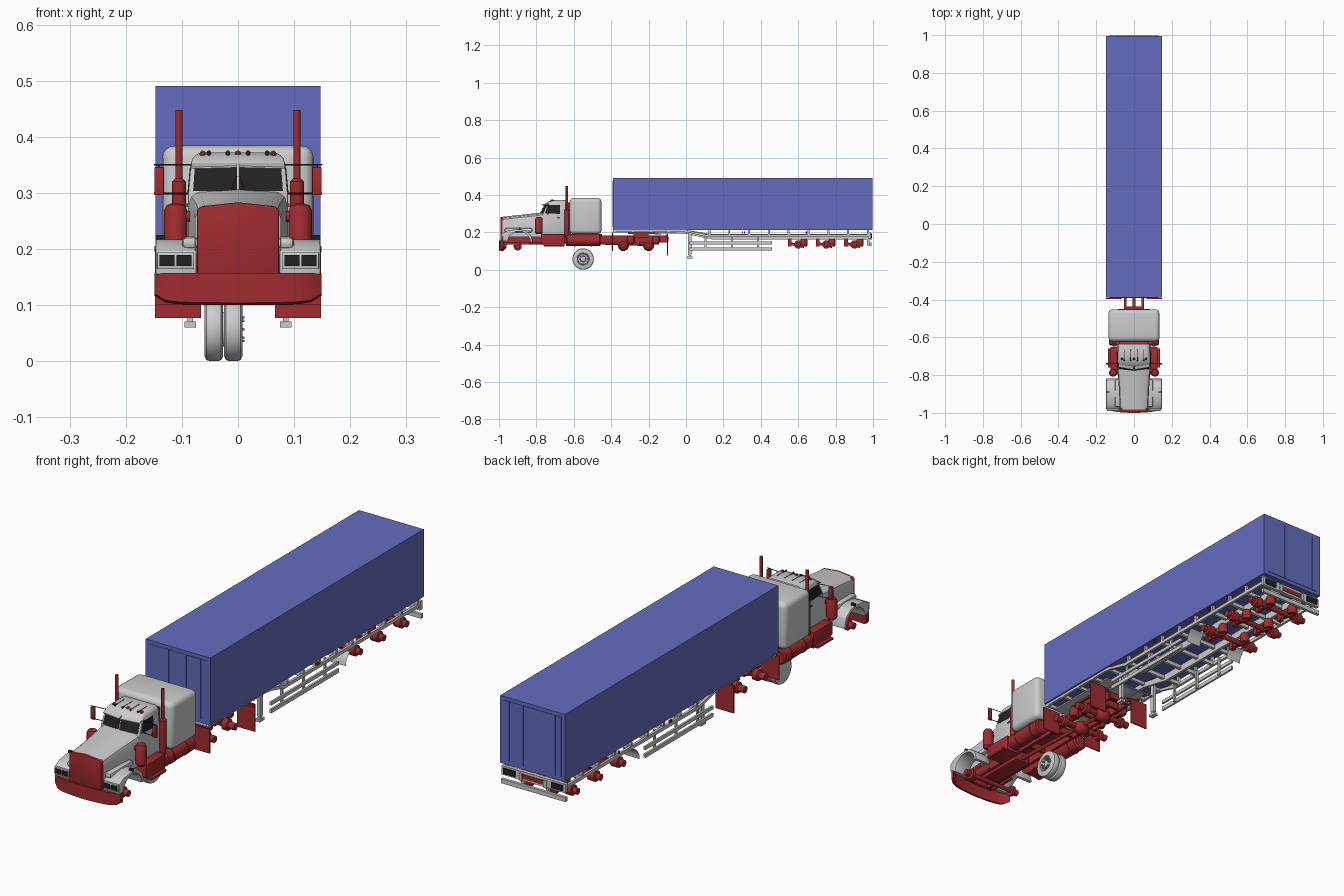
import bpy, bmesh
from math import sin, cos, pi, radians
from mathutils import Vector

if "Cube" in bpy.data.objects:
    bpy.data.objects.remove(bpy.data.objects["Cube"])


def mat(name, c):
    m = bpy.data.materials.new(name)
    m.diffuse_color = (*c, 1)
    m.use_nodes = True
    m.node_tree.nodes["Principled BSDF"].inputs["Base Color"].default_value = m.diffuse_color
    return m


RED = mat("red_paint", (0.36, 0.025, 0.03))
BLUE = mat("blue_paint", (0.13, 0.15, 0.52))
BLACK = mat("dark_glass", (0.015, 0.015, 0.015))


def finish(name, bm, m=None, mir=False, bev=0, seg=2):
    """Bevel, smooth below 35 degrees, mirror across x if asked."""
    bmesh.ops.recalc_face_normals(bm, faces=bm.faces[:])
    if bev:
        es = [e for e in bm.edges if len(e.link_faces) == 2 and e.calc_face_angle() > 0.45]
        bmesh.ops.bevel(bm, geom=es, offset=bev, segments=seg, profile=0.5, affect='EDGES', clamp_overlap=True)
    for f in bm.faces:
        f.smooth = True
    for e in bm.edges:
        e.smooth = len(e.link_faces) == 2 and e.calc_face_angle() < radians(35)
    me = bpy.data.meshes.new(name)
    bm.to_mesh(me)
    bm.free()
    ob = bpy.data.objects.new(name, me)
    bpy.context.collection.objects.link(ob)
    if m:
        me.materials.append(m)
    if mir:
        ob.modifiers.new("mirror", 'MIRROR').use_mirror_merge = False
    return ob


def loft(name, rings, m=None, mir=False, caps=True, closed=True, bev=0, seg=2):
    bm = bmesh.new()
    vs = [[bm.verts.new(p) for p in r] for r in rings]
    n = len(rings[0])
    for a, b in zip(vs, vs[1:]):
        for i in range(n if closed else n - 1):
            j = (i + 1) % n
            bm.faces.new((a[i], a[j], b[j], b[i]))
    if caps:
        bm.faces.new(vs[0])
        bm.faces.new(vs[-1])
    return finish(name, bm, m, mir, bev, seg)


def box(name, x, y, z, m=None, mir=False, bev=0, seg=2):
    ring = lambda h: [(x[0], y[0], h), (x[1], y[0], h), (x[1], y[1], h), (x[0], y[1], h)]
    return loft(name, [ring(z[0]), ring(z[1])], m, mir, bev=bev, seg=seg)


def prism(name, yz, x0, x1, m=None, mir=False, bev=0):
    return loft(name, [[(x0, *p) for p in yz], [(x1, *p) for p in yz]], m, mir, bev=bev)


def lathe(name, prof, c, axis='Z', m=None, mir=False, n=24):
    """Revolve (offset, radius) pairs about an axis through c."""
    rings = []
    for t, r in prof:
        ring = []
        for i in range(n):
            u, v = r * cos(2 * pi * i / n), r * sin(2 * pi * i / n)
            ring.append(Vector(c) + Vector({'X': (t, u, v), 'Y': (u, t, v), 'Z': (u, v, t)}[axis]))
        rings.append(ring)
    return loft(name, rings, m, mir)


def rod(name, a, b, r, m=None, mir=False, n=10):
    a, b = Vector(a), Vector(b)
    q = (b - a).to_track_quat('Z', 'Y')
    ring = [q @ Vector((r * cos(2 * pi * i / n), r * sin(2 * pi * i / n), 0)) for i in range(n)]
    return loft(name, [[a + p for p in ring], [b + p for p in ring]], m, mir)


# Cargo box with framed end walls
box("cargo_box", (-.147, .147), (-.39, .996), (.213, .49), BLUE)
cuts = (-.132, -.105, -.04, .04, .105, .132)
for end, y in (("front", (-.392, -.389)), ("rear", (.995, .998))):
    for a, b in zip(cuts, cuts[1:]):
        box(end + "_wall_panel", (a + .001, b - .001), y, (.228, .475), BLUE)

# Trailer frame with gooseneck, cross beams and risers
prism("trailer_rail", [(-.39, .213), (0, .213), (.13, .192), (.995, .192), (.995, .162),
                       (.14, .162), (0, .192), (-.39, .2)], .05, .062, mir=True)
box("gooseneck_plate", (-.1, .1), (-.38, -.05), (.198, .204))
for i in range(5):
    box("gooseneck_beam", (-.14, .14), (-.385 + i * .095, -.373 + i * .095), (.2, .213))
for i in range(9):
    y = .12 + i * .106
    box("trailer_cross_beam", (-.138, .138), (y, y + .012), (.174, .19))
    box("trailer_riser", (.125, .138), (y, y + .01), (.174, .213), mir=True)
box("trailer_side_rail", (.13, .14), (.1, .985), (.174, .188), mir=True)
prism("outer_neck_rail", [(-.39, .213), (0, .213), (.11, .188), (.11, .174), (0, .203), (-.39, .203)],
      .13, .14, mir=True)
for y in (.3, .31, .64):
    box("side_marker", (.141, .149), (y, y + .006), (.195, .205), RED, True)

# Side guards
for z in ((.104, .12), (.136, .15)):
    box("side_guard_bar", (.13, .138), (.02, .46), z, mir=True)
for y in (.1, .24, .38):
    box("side_guard_post", (.122, .13), (y, y + .01), (.106, .19), mir=True)

# Landing legs
box("landing_leg", (.078, .092), (.012, .03), (.08, .2), mir=True)
box("landing_foot", (.075, .095), (.006, .036), (.06, .071), mir=True)
box("landing_leg_inner", (.08, .09), (.015, .027), (.07, .09), mir=True)
rod("landing_cross_shaft", (-.085, .02, .15), (.085, .02, .15), .004)

# Trailer axles and suspension
for y in (.6, .75, .9):
    rod("trailer_axle", (-.13, y, .135), (.13, y, .135), .011, RED, n=16)
    lathe("trailer_hub", [(0, .022), (.03, .022), (.033, .013), (.05, .013)], (.09, y, .135), 'X', RED, True)
    box("suspension_hanger", (.048, .066), (y - .055, y - .035), (.125, .168), RED, True)
    prism("trailing_arm", [(y - .05, .15), (y + .03, .128), (y + .03, .116), (y - .05, .135)], .05, .064, RED, True)
    lathe("air_bag", [(0, .016), (.008, .02), (.03, .02), (.04, .016)], (.057, y + .03, .125), 'Z', RED, True, 16)
loft("trailer_mudguard", [[(x, .575 + .075 * cos(a), .115 + .065 * sin(a)) for a in
     (pi, pi * .93, pi * .86, pi * .79, pi * .72)] for x in (.07, .14)], mir=True, caps=False, closed=False)

# Rear light bar and under-run bumper
box("rear_light_bar", (-.145, .145), (.975, .99), (.163, .2))
box("tail_light", (.082, .135), (.989, .995), (.17, .193), BLACK, True)
box("centre_plate", (-.05, .05), (.989, .993), (.172, .19), RED)
box("rear_bumper", (-.147, .147), (.98, .992), (.128, .146))
box("rear_bumper_strut", (.05, .062), (.968, .981), (.13, .17), mir=True)

# Tractor chassis
box("chassis_rail", (.04, .052), (-.97, -.1), (.145, .182), RED, True)
for y in (-.95, -.8, -.62, -.45, -.39, -.28, -.16, -.105):
    box("chassis_cross_member", (-.045, .045), (y, y + .012), (.15, .178), RED)
box("engine_block", (-.036, .036), (-.93, -.7), (.135, .22), RED, bev=.006)
rod("drive_shaft", (0, -.7, .15), (0, -.22, .135), .008, RED, n=12)
prism("coupling_plate", [(-.31, .199), (-.17, .199), (-.12, .187), (-.17, .19), (-.31, .19)], -.07, .07, RED)
box("coupling_bracket", (.05, .062), (-.28, -.2), (.17, .192), RED, True)

# Tractor axles with differentials
for y in (-.335, -.2):
    rod("drive_axle", (-.12, y, .13), (.12, y, .13), .012, RED, n=16)
    lathe("differential", [(-.034, .012), (-.022, .024), (0, .03), (.022, .024), (.034, .012)], (0, y, .13), 'X', RED)
    lathe("drive_hub", [(0, .023), (.02, .023), (.024, .014), (.05, .014)], (.08, y, .13), 'X', RED, True)
    lathe("drive_air_bag", [(0, .015), (.01, .02), (.03, .02), (.04, .015)], (.07, y + .04, .14), 'Z', RED, True, 16)
    box("spring_beam", (.056, .07), (y - .05, y + .055), (.135, .147), RED, True)
rod("front_axle", (-.12, -.9, .125), (.12, -.9, .125), .009, RED, n=12)
lathe("front_hub", [(0, .022), (.012, .022), (.015, .013), (.035, .013)], (.1, -.9, .125), 'X', RED, True)
box("front_leaf_spring", (.052, .062), (-.96, -.84), (.135, .145), RED, True)

# Mud flaps
box("front_mud_flap", (.066, .148), (-.396, -.391), (.1, .2), RED, True)
box("rear_mud_flap", (.066, .148), (-.102, -.097), (.077, .19), RED, True)
box("flap_hanger", (.045, .148), (-.108, -.102), (.178, .188), RED, True)

# Fuel tanks and cab steps
lathe("fuel_tank", [(0, .026), (.005, .032), (.18, .032), (.185, .026)], (.1, -.642, .158), 'Y', RED, True, 28)
for y in (-.6, -.51):
    lathe("tank_strap", [(0, .034), (.008, .034)], (.1, y, .158), 'Y', RED, True, 28)
prism("step_box", [(-.775, .19), (-.65, .19), (-.65, .125), (-.755, .125), (-.775, .14)], .06, .125, RED, True, .003)
box("lower_step", (.12, .138), (-.76, -.66), (.125, .133), RED, True)

# Loose twin wheel under the chassis
tyre = [(-.0165, .034), (-.0165, .048), (-.013, .055), (-.006, .057), (.006, .057), (.013, .055), (.0165, .048),
        (.0165, .034), (.008, .03), (-.008, .03)]
for x in (-.043, -.0085):
    lathe("tyre", tyre + tyre[:1], (x, -.55, .057), 'X', n=36)
lathe("wheel_rim", [(-.055, .031), (-.002, .031), (.004, .034), (.006, .03), (-.008, .027), (-.01, .016),
                    (.004, .014), (.007, .009)], (0, -.55, .057), 'X', n=36)
for i in range(8):
    a = i * pi / 4
    rod("wheel_nut", (-.012, -.55 + .021 * cos(a), .057 + .021 * sin(a)),
        (.012, -.55 + .021 * cos(a), .057 + .021 * sin(a)), .0025, n=6)

# Hood shell and red grille
def hood_ring(y, w, z):
    h = [(w, .175), (w, z - .025), (w - .005, z - .01), (w - .016, z - .002), (0, z + .004)]
    return [(x, y, q) for x, q in h] + [(-x, y, q) for x, q in h[-2::-1]]


loft("hood", [hood_ring(-.982, .076, .279), hood_ring(-.88, .079, .29), hood_ring(-.79, .086, .3),
              hood_ring(-.765, .088, .303)], closed=False, caps=False)
front = [(.073, .15), (.073, .27), (.066, .276), (0, .283)]
front = front + [(-x, z) for x, z in front[-2::-1]]
loft("grille", [[(x, y, z) for x, z in front] for y in (-.992, -.975)], RED, bev=.002)

# Front bumper, swept back at the ends
rings = []
for i in range(17):
    x = -.149 + .298 * i / 16
    k = abs(x) / .149
    y, zb = -1 + .014 * k ** 2 + .012 * k ** 10, .1 + .003 * k ** 2 + .014 * k ** 12
    rings.append([(x, y, zb + .004), (x, y, .157), (x, y + .014, .157), (x, y + .014, zb)])
loft("front_bumper", rings, RED)

# Front fenders with headlights
arch = [(-.893 + .06 * cos(pi * i / 10), .147 + .058 * sin(pi * i / 10)) for i in range(11)]
outer = [(-.981, .155), (-.979, .195), (-.952, .21), (-.9, .217), (-.86, .212), (-.83, .188), (-.818, .147)]
prism("front_fender", outer + arch, .074, .147, mir=True, bev=.003)
box("fender_inner_fairing", (.07, .1), (-.97, -.82), (.2, .222), mir=True, bev=.009)
box("headlight_frame", (.079, .144), (-.987, -.975), (.164, .194), mir=True, bev=.002)
for x in (.083, .1135):
    box("headlight_lens", (x, x + .0265), (-.99, -.984), (.17, .189), BLACK, True)
rod("fender_mirror_post", (.13, -.89, .205), (.14, -.89, .222), .002, BLACK, True)
box("fender_mirror", (.13, .147), (-.893, -.886), (.21, .225), BLACK, True)

# Cab with V-shaped windscreen
def cab_ring(z, w, yf, v):
    return [(-w, -.635, z), (-w, yf, z), (0, yf - v, z), (w, yf, z), (w, -.635, z)]


loft("cab", [cab_ring(.18, .089, -.765, .008), cab_ring(.298, .089, -.765, .012), cab_ring(.352, .084, -.742, .012),
             cab_ring(.364, .08, -.728, .01), cab_ring(.372, .068, -.7, .006)], bev=.003)


def screen(x, z, off):
    t = (z - .298) / .054
    return (x, -.765 + .023 * t - .012 * (1 - x / (.089 - .005 * t)) - off, z)


loft("windscreen", [[screen(x, z, o) for x, z in ((.002, .303), (.08, .303), (.077, .345), (.002, .348))]
                    for o in (-.002, .0015)], BLACK, True)
rod("wiper", screen(.012, .304, .004), screen(.003, .33, .004), .0012, RED, True, 6)
loft("sun_visor", [[(.002, -.754, .349), (.002, -.772, .345), (.002, -.772, .348), (.002, -.754, .353)],
                   [(.083, -.742, .349), (.083, -.758, .343), (.083, -.758, .346), (.083, -.742, .353)]], None, True)
loft("side_window", [[(.0892 - .0926 * (z - .298) + o, y, z) for y, z in
     ((-.755, .303), (-.674, .298), (-.674, .345), (-.738, .345))] for o in (-.002, .001)], BLACK, True)
box("door_handle", (.088, .092), (-.69, -.675), (.275, .281), RED, True)
box("cab_floor", (-.085, .085), (-.76, -.45), (.178, .19), RED)

# Roof lights and horns
for x in (-.063, 0, .063):
    lathe("roof_light", [(-.006, .003), (-.003, .0055), (.004, .0055), (.007, .003)], (x, -.715, .37), 'Y', RED, n=12)
for x in (.018, .052):
    lathe("roof_horn", [(0, .0045), (.008, .002), (.06, .002)], (x, -.725, .371), 'Y', BLACK, True, 10)

# Sleeper
box("sleeper", (-.135, .135), (-.622, -.452), (.19, .384), bev=.022, seg=4)
box("sleeper_gap_seal", (-.08, .08), (-.64, -.615), (.19, .36), RED)

# Exhaust stacks and air cleaners
lathe("exhaust_stack", [(.17, .01), (.2, .0125), (.32, .0125), (.326, .0065), (.448, .0065)],
      (.105, -.637, 0), 'Z', RED, True, 20)
lathe("air_cleaner", [(.19, .012), (.2, .021), (.268, .021), (.278, .016), (.281, .008)],
      (.111, -.787, 0), 'Z', RED, True, 24)
rod("air_intake", (.08, -.787, .258), (.115, -.787, .258), .01, RED, True, 14)

# Door mirrors on brackets
box("door_mirror", (.132, .149), (-.745, -.735), (.296, .346), RED, True, .002)
for z in (.299, .35):
    rod("mirror_arm", (.084, -.735, z), (.15, -.742, z), .0015, BLACK, True, 8)
rod("mirror_upright", (.141, -.741, .299), (.141, -.741, .35), .0015, BLACK, True, 8)
